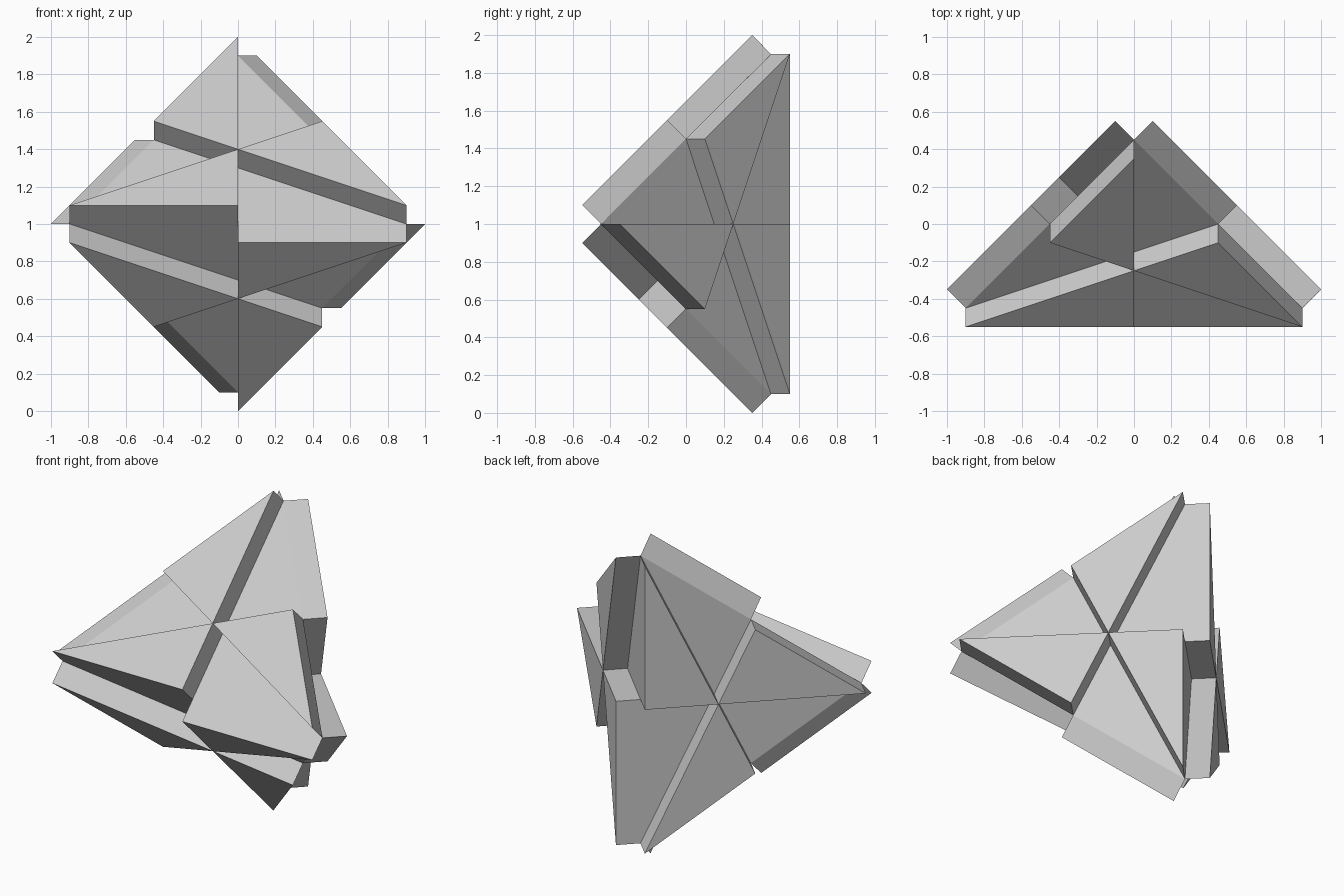
import bpy, bmesh
from mathutils import Vector

cube = bpy.data.objects.get("Cube")
if cube:
    bpy.data.objects.remove(cube, do_unlink=True)

# One plain grey
grey = bpy.data.materials.new("light_grey")
grey.use_nodes = True
colour = (0.6, 0.6, 0.6, 1)
grey.diffuse_color = colour
grey.node_tree.nodes["Principled BSDF"].inputs["Base Color"].default_value = colour

# Corners of the core tetrahedron: front edge is horizontal, back edge is vertical
R, H, STEP = 0.9, 0.45, 0.1 * 2 ** 0.5
left = Vector((R, -H, 1))
right = Vector((-R, -H, 1))
top = Vector((0, H, 1 + R))
bottom = Vector((0, H, 1 - R))
sides = [(top, right, left), (right, top, bottom),
         (top, left, bottom), (right, bottom, left)]

bm = bmesh.new()


def face(*points):
    bm.faces.new([bm.verts.new(p) for p in points])


def raised_wedge(points, lift):
    """Triangular prism standing on the core, open underneath."""
    face(*[p + lift for p in points])
    for i, a in enumerate(points):
        b = points[(i + 1) % len(points)]
        face(a, b, b + lift, a + lift)


# Each side splits into six wedges about its centre, every second one raised
for corners in sides:
    centre = sum(corners, Vector()) / 3
    normal = (corners[1] - corners[0]).cross(corners[2] - corners[0]).normalized()
    if normal.dot(centre - Vector((0, 0, 1))) < 0:
        raise ValueError("side is wound inwards")
    for i, a in enumerate(corners):
        b = corners[(i + 1) % 3]
        middle = (a + b) / 2
        raised_wedge((a, middle, centre), normal * STEP)
        face(middle, b, centre)

bmesh.ops.remove_doubles(bm, verts=bm.verts, dist=0.0001)
mesh = bpy.data.meshes.new("stepped_tetrahedron")
bm.to_mesh(mesh)
bm.free()
mesh.materials.append(grey)
body = bpy.data.objects.new("stepped_tetrahedron", mesh)
bpy.context.collection.objects.link(body)
